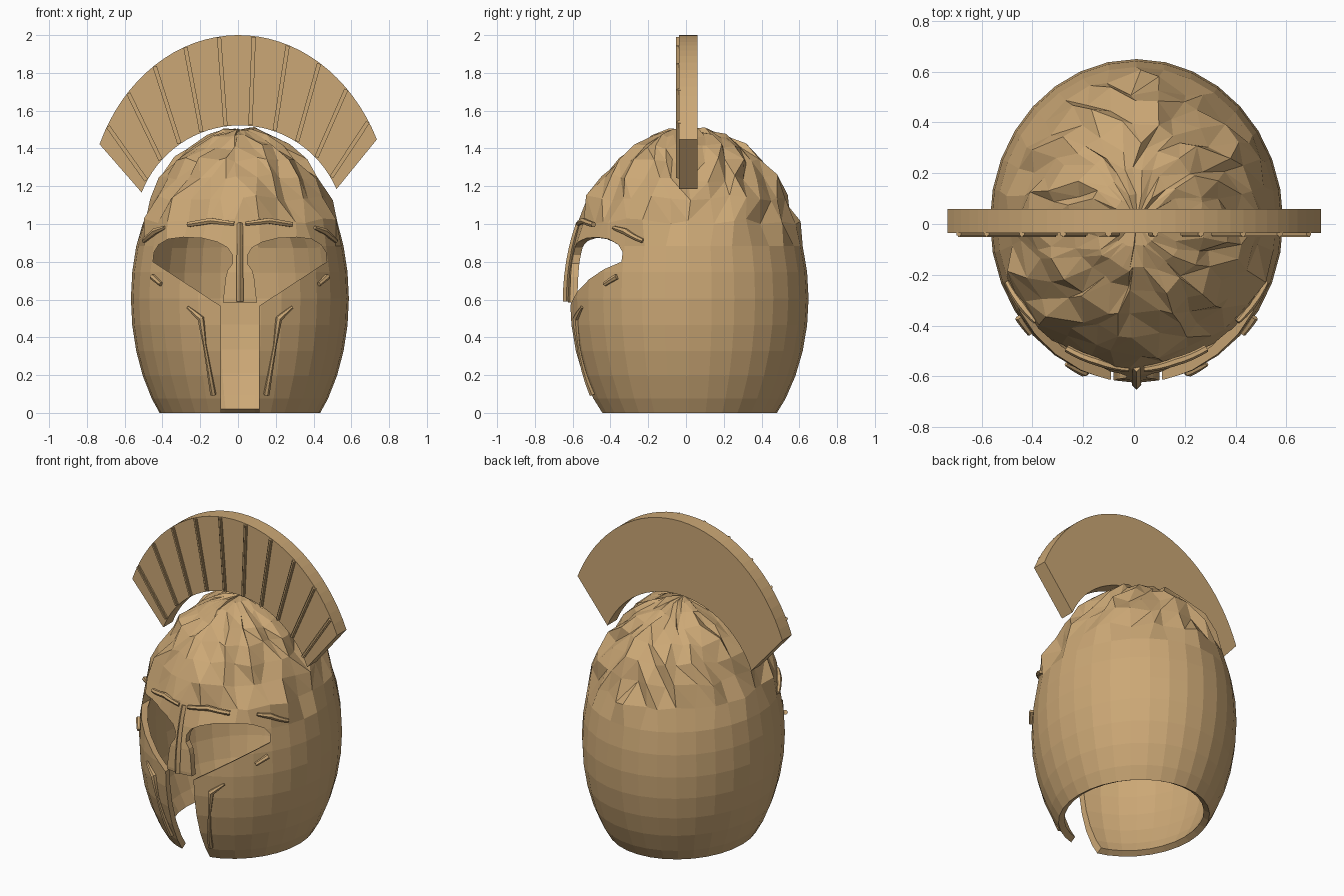
import bpy, bmesh, math, random
from mathutils import Vector, Matrix

random.seed(4)
if "Cube" in bpy.data.objects:
    bpy.data.objects.remove(bpy.data.objects["Cube"], do_unlink=True)

bronze = bpy.data.materials.new("tan_bronze")
COLOUR = (0.60, 0.39, 0.18, 1)
bronze.diffuse_color = COLOUR
bronze.use_nodes = True
bronze.node_tree.nodes["Principled BSDF"].inputs["Base Color"].default_value = COLOUR

# Ellipsoid that the bowl and its trim follow
CENTRE = Vector((0.01, 0.012, 0.605))
SIZE = Vector((0.577, 0.637, 0.9))


def add_object(name, data):
    obj = bpy.data.objects.new(name, data)
    bpy.context.collection.objects.link(obj)
    data.materials.append(bronze)
    return obj


def mesh_object(name, bm):
    bmesh.ops.recalc_face_normals(bm, faces=bm.faces)
    mesh = bpy.data.meshes.new(name)
    bm.to_mesh(mesh)
    bm.free()
    return add_object(name, mesh)


def prism(name, outline, y0, y1):
    """Extrude an (x, z) outline from y0 to y1."""
    bm = bmesh.new()
    face = bm.faces.new([bm.verts.new((x, y0, z)) for x, z in outline])
    ext = bmesh.ops.extrude_face_region(bm, geom=[face])["geom"]
    moved = [v for v in ext if isinstance(v, bmesh.types.BMVert)]
    bmesh.ops.translate(bm, verts=moved, vec=(0, y1 - y0, 0))
    return mesh_object(name, bm)


def on_surface(x, z):
    """Point on the front of the ellipsoid."""
    u, w = x / SIZE.x, (z - CENTRE.z) / SIZE.z
    depth = math.sqrt(max(0, 1 - u * u - w * w))
    return Vector((CENTRE.x + x, CENTRE.y - SIZE.y * depth, z))


def ridge(name, points, radii, lift=0.005, steps=4, square=False):
    """Tapered raised ridge that follows the bowl through (x, z) points."""
    path = []
    for i in range(len(points) - 1):
        for s in range(steps + (i == len(points) - 2)):
            t = s / steps
            x, z = [a + (b - a) * t for a, b in zip(points[i], points[i + 1])]
            p = on_surface(x, z)
            path.append((p + (p - CENTRE).normalized() * lift,
                         radii[i] + (radii[i + 1] - radii[i]) * t))
    curve = bpy.data.curves.new(name, "CURVE")
    curve.dimensions = "3D"
    curve.bevel_depth = 1
    curve.bevel_resolution = 0 if square else 1
    curve.use_fill_caps = True
    spline = curve.splines.new("POLY")
    spline.points.add(len(path) - 1)
    for point, (co, r) in zip(spline.points, path):
        point.co = (*co, 1)
        point.radius = r
    spline.use_smooth = False
    return add_object(name, curve)


# Bowl: truncated ellipsoid with a hammered, faceted crown
bm = bmesh.new()
bmesh.ops.create_uvsphere(bm, u_segments=32, v_segments=20, radius=1)
bmesh.ops.transform(bm, matrix=Matrix.Translation(CENTRE) @ Matrix.Diagonal((*SIZE, 1)), verts=bm.verts)
bmesh.ops.bisect_plane(bm, geom=bm.verts[:] + bm.edges[:] + bm.faces[:],
                       plane_co=(0, 0, 0), plane_no=(0, 0, 1), clear_inner=True)
crown = [f for f in bm.faces if f.calc_center_median().z > 1.0]
bmesh.ops.triangulate(bm, faces=crown)
for v in bm.verts:
    if v.co.z > 1.0:
        out = (v.co - CENTRE).normalized()
        reach = math.hypot(v.co.x - CENTRE.x, v.co.y - CENTRE.y)
        wander = min(0.028, reach * 0.09)
        v.co += out * random.uniform(-0.012, 0.018)
        v.co += Vector((random.uniform(-1, 1), random.uniform(-1, 1), random.uniform(-0.4, 0.4))) * wander
        v.co.z = min(v.co.z, 1.515)
bowl = mesh_object("helmet_bowl", bm)

# Face opening: two eyes, a nose guard between them and the mouth slot
half = [(0.10, -0.2), (0.10, 0.565), (0.46, 0.80), (0.455, 0.85), (0.43, 0.89),
        (0.38, 0.92), (0.30, 0.93), (0.20, 0.925), (0.12, 0.905), (0.065, 0.875),
        (0.04, 0.835), (0.04, 0.79), (0.065, 0.755), (0.075, 0.72), (0.09, 0.585)]
outline = [(x + CENTRE.x, z) for x, z in half]
outline += [(CENTRE.x - x, z) for x, z in reversed(half)]
cutter = prism("face_cutter", outline, -1, -0.1)
cutter.hide_render = True

wall = bowl.modifiers.new("wall", "SOLIDIFY")
wall.thickness = 0.04
wall.offset = -1
cut = bowl.modifiers.new("face", "BOOLEAN")
cut.object = cutter
cut.solver = "EXACT"
cut.use_self = True
bpy.context.view_layer.objects.active = bowl
for name in ("wall", "face"):
    bpy.ops.object.modifier_apply(modifier=name)
bpy.data.objects.remove(cutter, do_unlink=True)

# Nose ridge
ridge("nose_ridge", [(0, 0.59), (0, 1.0)], [0.019, 0.015], lift=0.008, steps=6, square=True)

# Brow and cheek ridges on both sides
for side, s in (("left", 1), ("right", -1)):
    trims = {
        "inner_brow": ([(0.03, 0.995), (0.15, 1.01), (0.27, 0.99)], [0.012, 0.017, 0.015], 0.012),
        "outer_brow": ([(0.39, 0.975), (0.44, 0.955), (0.50, 0.905)], [0.01, 0.018, 0.012], 0.012),
        "cheek_mark": ([(0.415, 0.68), (0.46, 0.72)], [0.012, 0.016], 0.005),
        "cheek_ridge": ([(0.275, 0.56), (0.205, 0.50), (0.185, 0.36), (0.14, 0.10)],
                        [0.008, 0.018, 0.009, 0.016], 0.005),
    }
    for part, (points, radii, lift) in trims.items():
        ridge(f"{side}_{part}", [(s * x, z) for x, z in points], radii, lift)

# Crest fan
SPAN = math.radians(65.5)
INNER_SPAN = math.radians(67.8)


def rim(f):
    return Vector((0.807 * math.sin(f * SPAN), 1.035 + 0.965 * math.cos(f * SPAN)))


def hem(f):
    return Vector((0.557 * math.sin(f * INNER_SPAN), 0.965 + 0.557 * math.cos(f * INNER_SPAN)))


steps = [i / 16 - 1 for i in range(33)]
parts = [prism("crest", [rim(f) for f in steps] + [hem(f) for f in reversed(steps)], -0.036, 0.06)]

# Ribs on the front of the crest
for i in range(10):
    f = -0.9 + 0.2 * i
    top, low = rim(f), hem(f)
    along = (top - low).normalized()
    across = Vector((along.y, -along.x))
    for kind, w, y in (("base", 0.011, -0.045), ("spine", 0.005, -0.052)):
        a, b = low + along * 0.005, top - along * 0.005
        quad = [a - across * w, a + across * w, b + across * w, b - across * w]
        parts.append(prism(f"crest_rib_{kind}_{i + 1}", quad, y, -0.03))

# Slight tilt of the whole crest
pivot = Matrix.Translation((0, 0, 1.5))
tilt = pivot @ Matrix.Rotation(math.radians(-1), 4, "Y") @ pivot.inverted()
for part in parts:
    part.data.transform(tilt)
